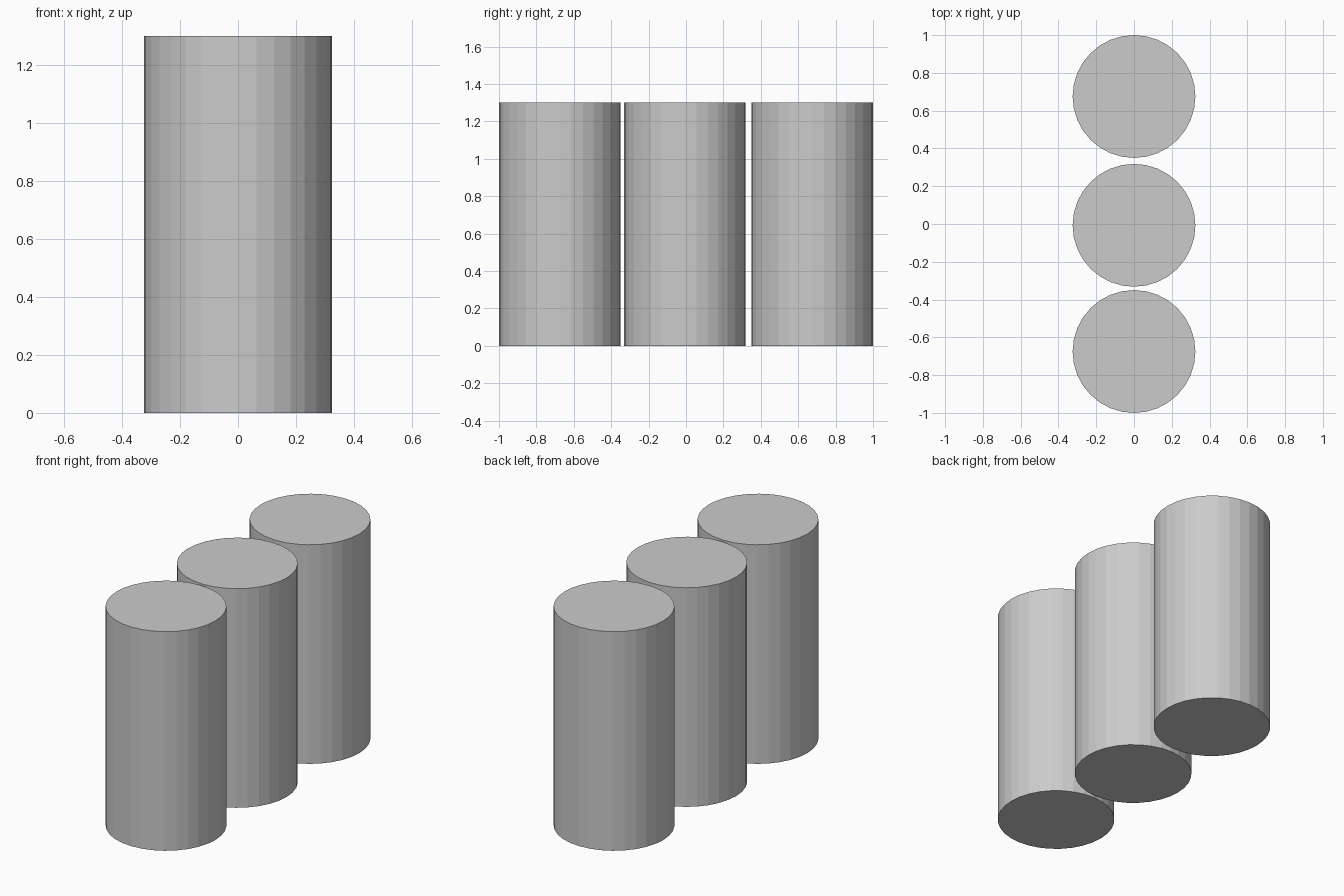
import bpy

if "Cube" in bpy.data.objects:
    bpy.data.objects.remove(bpy.data.objects["Cube"])

RADIUS = 0.325
HEIGHT = 1.3

# Three identical upright cylinders in a row along y
for name, y in (("front_cylinder", -0.675),
                ("middle_cylinder", -0.007),
                ("back_cylinder", 0.675)):
    bpy.ops.mesh.primitive_cylinder_add(
        vertices=32, radius=RADIUS, depth=HEIGHT, location=(0, y, HEIGHT / 2))
    bpy.context.object.name = name
